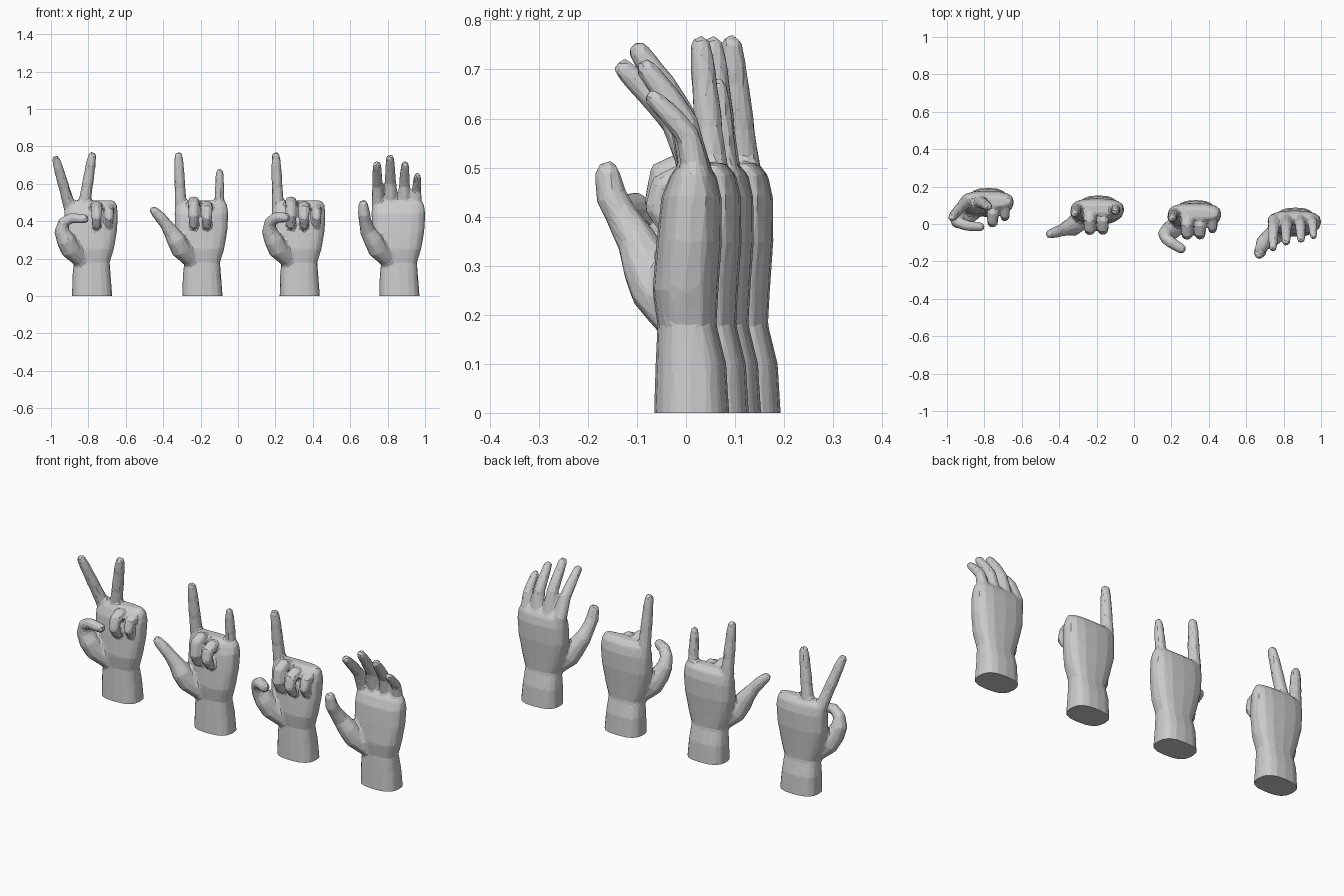
import bpy, bmesh, math
from mathutils import Vector, Quaternion

if "Cube" in bpy.data.objects:
    bpy.data.objects.remove(bpy.data.objects["Cube"])


def bridge(bm, rings):
    for a, b in zip(rings, rings[1:]):
        n = len(a)
        for i in range(n):
            bm.faces.new((a[i], a[(i + 1) % n], b[(i + 1) % n], b[i]))
    bm.faces.new(rings[0][::-1])
    bm.faces.new(rings[-1])


def tube(bm, pts, sides=10):
    """Round digit along (x, y, z, radius) points, with a rounded tip."""
    p = [Vector(q[:3]) for q in pts]
    r = [q[3] for q in pts]
    d = (p[-1] - p[-2]).normalized()
    end, er = p[-1], r[-1]
    for k, s in ((0.55, 0.84), (0.9, 0.45)):
        p.append(end + d * er * k)
        r.append(er * s)
    rings, rot, last = [], Quaternion(), Vector((0, 0, 1))
    for i in range(len(p)):
        t = (p[min(i + 1, len(p) - 1)] - p[max(i - 1, 0)]).normalized()
        rot = last.rotation_difference(t) @ rot
        last = t
        rings.append([bm.verts.new(p[i] + rot @ Vector((
            r[i] * math.cos(2 * math.pi * k / sides),
            r[i] * math.sin(2 * math.pi * k / sides), 0))) for k in range(sides)])
    bridge(bm, rings)


# Wrist and palm sections: z, x min, x max, y front, y back
PALM = [(-.05, -.108, .108, -.065, .088), (0, -.108, .108, -.065, .088),
        (.1, -.106, .1, -.062, .082), (.18, -.098, .094, -.058, .062),
        (.25, -.125, .116, -.068, .066), (.35, -.148, .134, -.06, .073),
        (.44, -.15, .138, -.05, .072), (.485, -.147, .134, -.032, .062),
        (.51, -.13, .12, -.012, .04)]


def palm(bm, sides=16):
    rings = []
    for z, x0, x1, y0, y1 in PALM:
        ring = []
        for k in range(sides):
            a = 2 * math.pi * k / sides
            c, s = math.cos(a), math.sin(a)
            ring.append(bm.verts.new((
                (x0 + x1) / 2 + (x1 - x0) / 2 * math.copysign(abs(c) ** .75, c),
                (y0 + y1) / 2 + (y1 - y0) / 2 * math.copysign(abs(s) ** .75, s), z)))
        rings.append(ring)
    bridge(bm, rings)


# Finger order: index, middle, ring, little
BASE_X = (-.115, -.047, .024, .09)
SIZE = (1, 1.03, 1, .88)
CURL = ((0, 0), (0, .02), (0, -.005), (.03, -.015))  # y, z shifts


def straight(i, tip):
    b, t = Vector((BASE_X[i], .018, .46)), Vector(tip)
    out = []
    for f, r in ((-.1, .034), (.12, .033), (.42, .029), (.5, .03), (.75, .0265), (.82, .027), (1, .022)):
        q = b.lerp(t, f)
        out.append((q.x, q.y, q.z, r * SIZE[i]))
    return out


def curled(i):
    x, (dy, dz), s = BASE_X[i], CURL[i], SIZE[i]
    return [(x, .025, .43, .034 * s), (x, .012, .465 + dz / 2, .034 * s),
            (x, -.05 + dy, .484 + dz, .031 * s), (x, -.085 + dy, .468 + dz, .031 * s),
            (x, -.098 + dy, .42 + dz / 2, .028 * s), (x, -.075 + dy, .38, .024 * s)]


def relaxed(i, tip):
    x, s = BASE_X[i], SIZE[i]
    k, t = Vector((x, .02, .49)), Vector(tip)
    m = k.lerp(t, .45) + Vector((0, .022, .008))
    n = k.lerp(t, .72) + Vector((0, .014, .004))
    return [(x, .02, .43, .034 * s), (*k, .034 * s), (*m, .029 * s), (*n, .027 * s), (*t, .022 * s)]


THENAR = [(-.055, -.02, .19, .045), (-.115, -.06, .25, .055), (-.14, -.08, .30, .052)]

# Thumb paths beyond the thumb mound
TUCKED = [(-.162, -.088, .35, .041), (-.152, -.1, .395, .031), (-.11, -.115, .417, .028), (-.042, -.12, .412, .025)]
FORWARD = [(-.162, -.095, .35, .041), (-.158, -.118, .395, .032), (-.125, -.143, .42, .031), (-.078, -.172, .42, .027)]
OUT = [(-.165, -.085, .34, .042), (-.2, -.1, .39, .032), (-.225, -.108, .42, .031), (-.258, -.118, .455, .025)]
UP = [(-.17, -.1, .35, .042), (-.183, -.13, .40, .034), (-.19, -.152, .44, .033), (-.193, -.16, .487, .027)]


def hand(name, x, y, thumb, fingers):
    bm = bmesh.new()
    palm(bm)
    tube(bm, THENAR + thumb)
    for f in fingers:
        tube(bm, f)
    bmesh.ops.recalc_face_normals(bm, faces=bm.faces)
    me = bpy.data.meshes.new(name)
    bm.to_mesh(me)
    bm.free()
    ob = bpy.data.objects.new(name, me)
    bpy.context.collection.objects.link(ob)

    # Fuse the parts into one skin, then reduce to flat facets
    rm = ob.modifiers.new("fuse", 'REMESH')
    rm.mode = 'VOXEL'
    rm.voxel_size = .008
    sm = ob.modifiers.new("soften", 'SMOOTH')
    sm.factor, sm.iterations = .5, 4
    de = ob.modifiers.new("facet", 'DECIMATE')
    de.ratio = .075
    out = bmesh.new()
    out.from_object(ob, bpy.context.evaluated_depsgraph_get())
    ob.modifiers.clear()

    # Cut the wrist flat at the ground
    geom = out.verts[:] + out.edges[:] + out.faces[:]
    bmesh.ops.bisect_plane(out, geom=geom, plane_co=(0, 0, 0), plane_no=(0, 0, 1), clear_inner=True)
    bmesh.ops.holes_fill(out, edges=[e for e in out.edges if e.is_boundary], sides=0)
    bmesh.ops.recalc_face_normals(out, faces=out.faces)
    for f in out.faces:
        f.smooth = False
    out.to_mesh(me)
    out.free()
    ob.location = (x, y, 0)


INDEX_UP = straight(0, (-.128, -.01, .748))

hand("two_finger_hand", -.78, .105, TUCKED,
     [straight(0, (-.193, -.07, .73)), straight(1, (.0, -.012, .748)), curled(2), curled(3)])
hand("horns_hand", -.19, .065, OUT,
     [INDEX_UP, curled(1), curled(2), straight(3, (.092, .0, .664))])
hand("pointing_hand", .33, .04, FORWARD,
     [INDEX_UP, curled(1), curled(2), curled(3)])
hand("open_hand", .863, 0, UP,
     [relaxed(0, (-.12, -.125, .70)), relaxed(1, (-.05, -.095, .735)),
      relaxed(2, (.03, -.08, .70)), relaxed(3, (.096, -.065, .64))])
